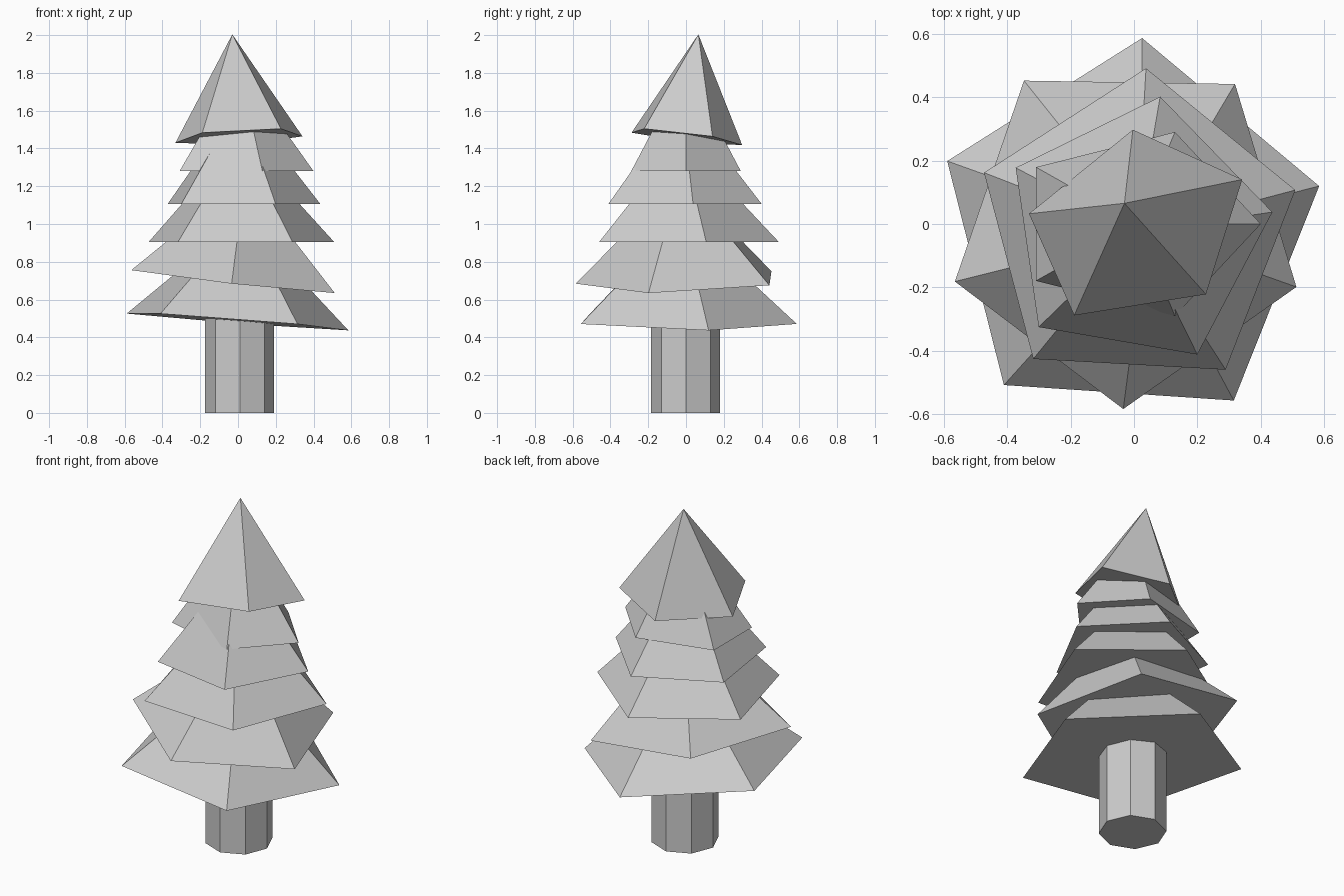
import bpy, bmesh
from math import cos, sin, radians, pi
from mathutils import Vector, Matrix

if "Cube" in bpy.data.objects:
    bpy.data.objects.remove(bpy.data.objects["Cube"])


def make_object(name, bm):
    bmesh.ops.recalc_face_normals(bm, faces=bm.faces)
    mesh = bpy.data.meshes.new(name)
    bm.to_mesh(mesh)
    bm.free()
    obj = bpy.data.objects.new(name, mesh)
    bpy.context.collection.objects.link(obj)
    return obj


def ring(bm, sides, rx, ry, z):
    return [bm.verts.new((rx * cos(2 * pi * i / sides), ry * sin(2 * pi * i / sides), z))
            for i in range(sides)]


def foliage_tier(name, centre, rx, ry, turn, normal, height=0.55):
    """Five-sided cone, base at centre, turned about z and leaning along normal."""
    bm = bmesh.new()
    base = ring(bm, 5, rx, ry, 0)
    tip = bm.verts.new((0, 0, height))
    bm.faces.new(base[::-1])
    for i in range(5):
        bm.faces.new((base[i], base[(i + 1) % 5], tip))
    lean = Vector((0, 0, 1)).rotation_difference(Vector(normal)).to_matrix().to_4x4()
    bm.transform(Matrix.Translation(centre) @ lean @ Matrix.Rotation(radians(turn), 4, 'Z'))
    make_object(name, bm)


# Trunk: eight-sided post
bm = bmesh.new()
low, high = ring(bm, 8, 0.183, 0.183, 0), ring(bm, 8, 0.183, 0.183, 0.55)
bm.faces.new(low[::-1])
bm.faces.new(high)
for i in range(8):
    j = (i + 1) % 8
    bm.faces.new((low[i], low[j], high[j], high[i]))
bm.transform(Matrix.Translation((0.008, -0.002, 0)) @ Matrix.Rotation(radians(1), 4, 'Z'))
make_object("trunk", bm)

# Foliage tiers, bottom to top: centre, radii, turn, lean direction
UP = (0, 0, 1)
tiers = [
    ((-0.015, -0.032, 0.486), 0.62, 0.62, 14.2, (0.077, 0.019, 1)),
    ((-0.023, -0.014, 0.70), 0.57, 0.57, -19, (0.112, -0.03, 1)),
    ((0.009, -0.025, 0.905), 0.517, 0.517, 14.8, UP),
    ((0.009, -0.024, 1.105), 0.432, 0.432, 8.2, UP),
    ((0.008, 0.0, 1.28), 0.392, 0.305, 0, UP),
    ((0.009, -0.008, 1.46), 0.364, 0.302, 24, (-0.072, 0.135, 1)),
]
for n, tier in enumerate(tiers, 1):
    foliage_tier(f"foliage_tier_{n}", *tier)
